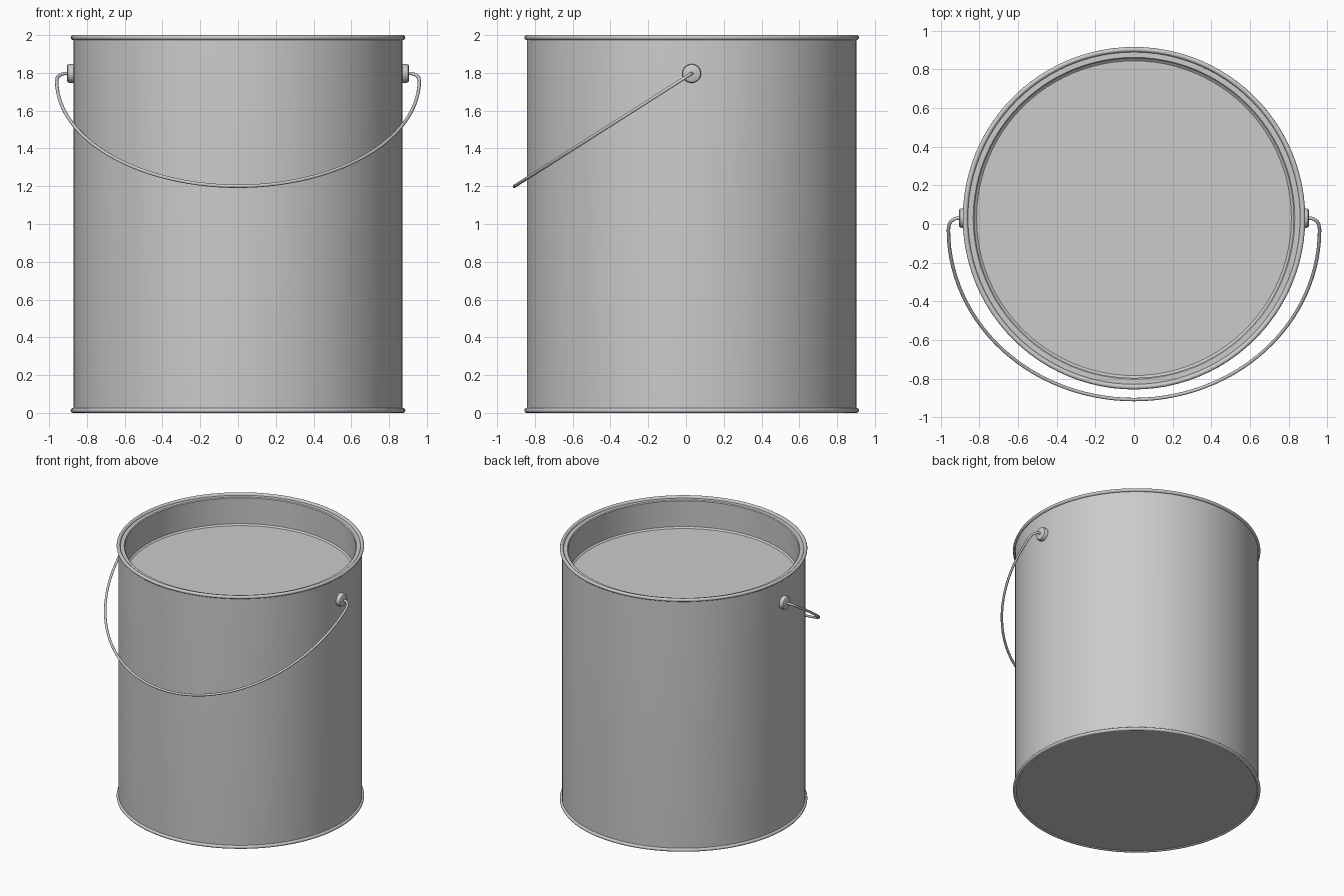
import bpy, bmesh, math
from mathutils import Matrix, Vector

if "Cube" in bpy.data.objects:
    bpy.data.objects.remove(bpy.data.objects["Cube"])

CY = 0.03  # can axis in y


def lathe(name, profile, matrix, segs=96):
    """Revolve (radius, height) points around z; radius 0 closes at the axis."""
    bm = bmesh.new()
    vs = [bm.verts.new((r, 0, z)) for r, z in profile]
    edges = [bm.edges.new(p) for p in zip(vs, vs[1:])]
    bmesh.ops.spin(bm, geom=vs + edges, cent=(0, 0, 0), axis=(0, 0, 1),
                   angle=math.tau, steps=segs, use_duplicate=False)
    bmesh.ops.remove_doubles(bm, verts=bm.verts, dist=1e-5)
    bmesh.ops.recalc_face_normals(bm, faces=bm.faces)
    me = bpy.data.meshes.new(name)
    bm.to_mesh(me)
    bm.free()
    ob = bpy.data.objects.new(name, me)
    bpy.context.collection.objects.link(ob)
    ob.matrix_world = matrix
    smooth(ob)
    return ob


def smooth(ob):
    bpy.ops.object.select_all(action='DESELECT')
    ob.select_set(True)
    bpy.context.view_layer.objects.active = ob
    bpy.ops.object.shade_smooth_by_angle(angle=math.radians(35))


def arc(r, z, rad, a0, a1, n=8):
    """Arc points of a bead in the profile plane, angles in degrees."""
    return [(r + rad * math.cos(math.radians(a0 + (a1 - a0) * i / n)),
             z + rad * math.sin(math.radians(a0 + (a1 - a0) * i / n)))
            for i in range(n + 1)]


# Can: flat base, rolled beads, straight wall, stepped lip and sunken lid
profile = [(0, 0.006), (0.862, 0.006)]
profile += arc(0.873, 0.013, 0.013, -140, 95)
profile += [(0.872, 0.03), (0.872, 1.97)]
profile += arc(0.873, 1.987, 0.013, -95, 180)
profile += [(0.859, 1.984), (0.832, 1.984), (0.826, 1.978),
            (0.826, 1.775), (0.814, 1.765), (0, 1.765)]
lathe("can_body", profile, Matrix.Translation((0, CY, 0)))

# Rounded ears that hold the handle
ear = [(0, -0.01), (0.05, -0.01), (0.05, 0.023), (0.047, 0.030),
       (0.040, 0.034), (0, 0.035)]
for side, name in ((1, "ear_right"), (-1, "ear_left")):
    lathe(name, ear, Matrix.Translation((side * 0.871, CY, 1.797))
          @ Matrix.Rotation(side * math.pi / 2, 4, 'Y'), 32)

# Wire handle: drawn as (x, distance along the tilted plane)
pivot = Vector((0, CY, 1.797))
slope = Vector((0, -0.938, -0.597)).normalized()
L = 1.112
half = [(0.89, 0.0), (0.915, 0.0), (0.932, 0.006), (0.947, 0.020),
        (0.956, 0.038)]
S0 = 0.07
half += [(0.96 * math.cos(t), S0 + (L - S0) * math.sin(t))
         for t in (math.pi / 2 * i / 28 for i in range(29))]
path = half + [(-x, s) for x, s in reversed(half[:-1])]
cu = bpy.data.curves.new("handle", 'CURVE')
cu.dimensions = '3D'
cu.bevel_depth = 0.009
cu.bevel_resolution = 3
cu.use_fill_caps = True
sp = cu.splines.new('POLY')
sp.points.add(len(path) - 1)
for p, (x, s) in zip(sp.points, path):
    p.co = (*(pivot + slope * s + Vector((x, 0, 0))), 1)
    p.radius = 1
sp.use_smooth = True
handle = bpy.data.objects.new("handle", cu)
bpy.context.collection.objects.link(handle)
